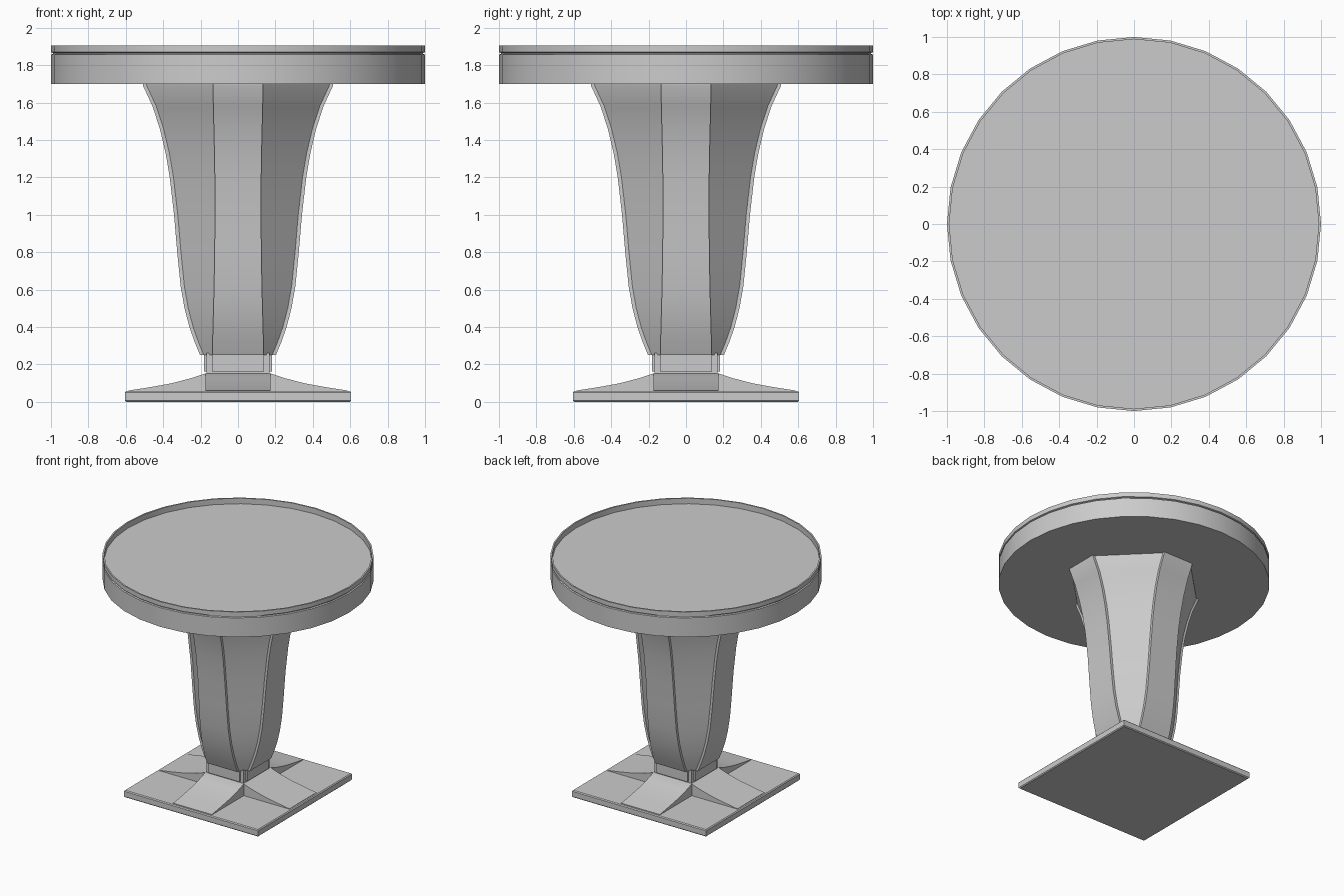
import bpy, bmesh
from math import cos, sin, pi, radians

cube = bpy.data.objects.get("Cube")
if cube:
    bpy.data.objects.remove(cube, do_unlink=True)

grey = bpy.data.materials.new("plain grey")
grey.use_nodes = True
colour = (0.6, 0.6, 0.6, 1)
grey.diffuse_color = colour
grey.node_tree.nodes["Principled BSDF"].inputs["Base Color"].default_value = colour


def loft(name, rings, turn=0.0, smooth=True):
    """Skin a stack of equal-sized rings and cap both ends."""
    bm = bmesh.new()
    loops = [[bm.verts.new(p) for p in ring] for ring in rings]
    n = len(loops[0])
    for a, b in zip(loops, loops[1:]):
        for i in range(n):
            j = (i + 1) % n
            bm.faces.new((a[i], a[j], b[j], b[i]))
    bm.faces.new(loops[0][::-1])
    bm.faces.new(loops[-1])
    bmesh.ops.recalc_face_normals(bm, faces=bm.faces)
    mesh = bpy.data.meshes.new(name)
    bm.to_mesh(mesh)
    bm.free()
    mesh.materials.append(grey)
    obj = bpy.data.objects.new(name, mesh)
    obj.rotation_euler.z = turn
    bpy.context.collection.objects.link(obj)
    if smooth:
        bpy.ops.object.select_all(action="DESELECT")
        obj.select_set(True)
        bpy.context.view_layer.objects.active = obj
        bpy.ops.object.shade_smooth_by_angle(angle=radians(25))
    return obj


def square(half, z):
    return [(-half, -half, z), (half, -half, z), (half, half, z), (-half, half, z)]


def circle(r, z, sides=32):
    return [(r * cos(2 * pi * i / sides), r * sin(2 * pi * i / sides), z)
            for i in range(sides)]


# Square foot plate with softened edges
loft("foot_plate", [square(h, z) for h, z in
                    ((0.598, 0), (0.605, 0.007), (0.605, 0.05), (0.598, 0.057))],
     smooth=False)

# Plinth and neck, separated by a thin shadow gap
loft("plinth", [square(0.174, z) for z in (0.05, 0.152)], smooth=False)
loft("neck_core", [square(0.168, z) for z in (0.15, 0.26)], smooth=False)

# Column profile: height, distance of panel face, panel half width
column = ((0.25, 0.203, 0.137), (0.32, 0.232, 0.136), (0.4, 0.26, 0.134),
          (0.5, 0.286, 0.131), (0.62, 0.307, 0.128), (0.8, 0.325, 0.125),
          (1.0, 0.342, 0.123), (1.2, 0.365, 0.124), (1.33, 0.387, 0.126),
          (1.46, 0.418, 0.129), (1.58, 0.457, 0.132), (1.69, 0.508, 0.134))

# Eight-sided core, set back behind the raised panels
core = []
for z, face, w in column:
    d = face - 0.02
    core.append([(-w, -d, z), (w, -d, z), (d, -w, z), (d, w, z),
                 (w, d, z), (-w, d, z), (-d, w, z), (-d, -w, z)])
core.append([(x, y, 1.72) for x, y, z in core[-1]])
loft("column_core", core)

# Concave ramp profile: distance from centre, height
ramp = ((0.15, 0.152), (0.174, 0.152), (0.25, 0.126), (0.36, 0.098),
        (0.47, 0.078), (0.585, 0.06))

for i, side in enumerate(("front", "left", "back", "right")):
    turn = i * pi / 2
    panel = [[(-w, -d, z), (w, -d, z), (w, 0.08 - d, z), (-w, 0.08 - d, z)]
             for z, d, w in column]
    panel.append([(x, y, 1.71) for x, y, z in panel[-1]])
    loft(side + "_column_panel", panel, turn)
    loft(side + "_foot_ramp",
         [[(-0.174, -d, 0.05), (0.174, -d, 0.05), (0.174, -d, z), (-0.174, -d, z)]
          for d, z in ramp], turn)
    loft(side + "_neck_plate",
         [[(-0.14, -0.183, z), (0.14, -0.183, z), (0.14, -0.1, z), (-0.14, -0.1, z)]
          for z in (0.163, 0.253)], turn, smooth=False)

# Round top with a grooved edge and a thin raised rim
loft("table_top", [circle(r, z) for r, z in
                   ((1, 1.7), (1, 1.856), (0.99, 1.86), (0.99, 1.865), (1, 1.869),
                    (1, 1.905), (0.988, 1.905), (0.988, 1.86))])
